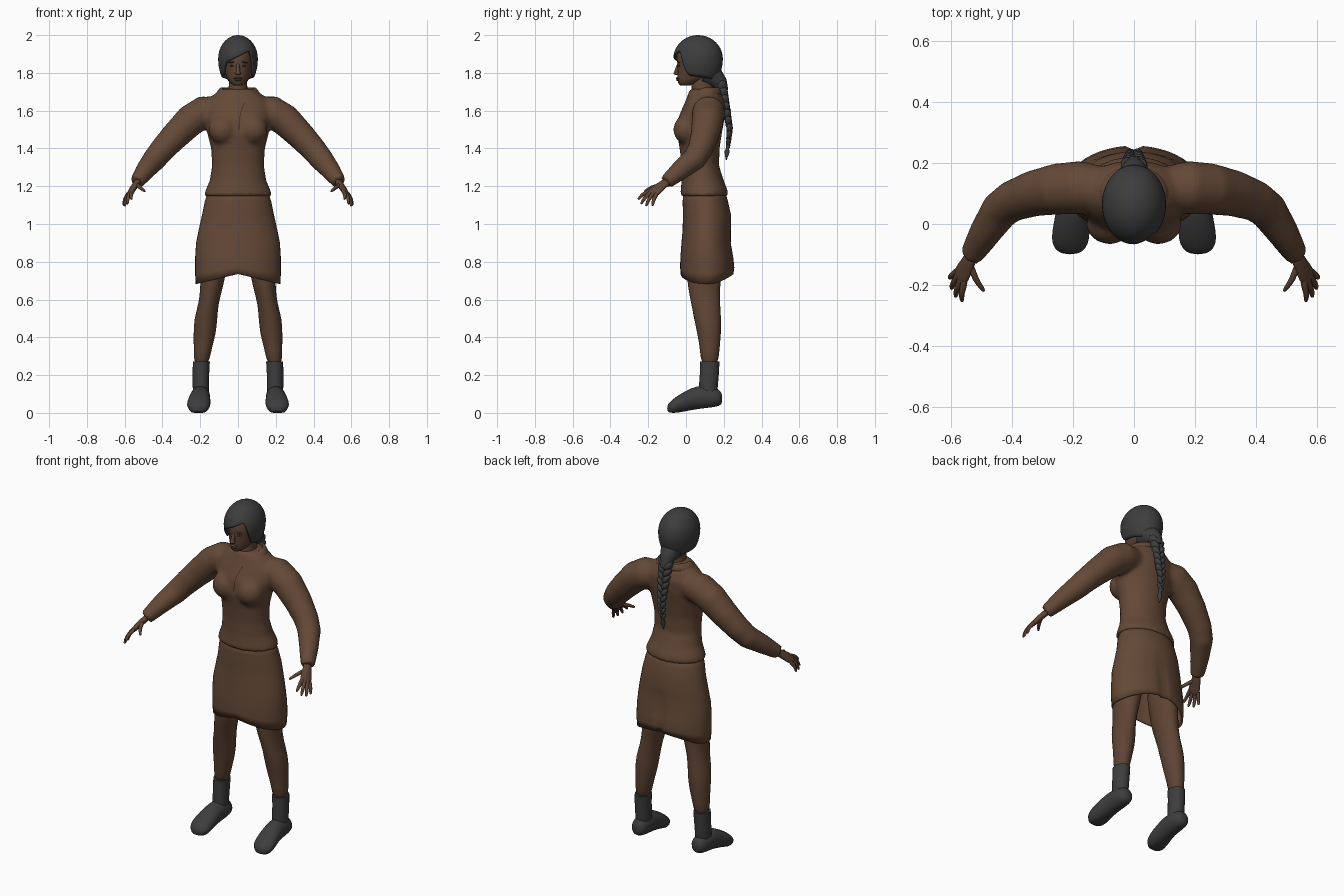
import bpy, bmesh, math
from mathutils import Vector, Matrix

if "Cube" in bpy.data.objects:
    bpy.data.objects.remove(bpy.data.objects["Cube"])


def material(name, rgb):
    m = bpy.data.materials.new(name)
    m.diffuse_color = (*rgb, 1)
    m.use_nodes = True
    m.node_tree.nodes["Principled BSDF"].inputs["Base Color"].default_value = m.diffuse_color
    return m


CLOTH = material("brown_cloth", (0.128, 0.067, 0.038))
SKIN = material("brown_skin", (0.112, 0.058, 0.034))
GREY = material("dark_grey", (0.047, 0.047, 0.048))
SEAM = material("seam_brown", (0.03, 0.016, 0.01))


# ---------- helpers ----------
def ring(c, u, v, n=24):
    c, u, v = Vector(c), Vector(u), Vector(v)
    return [c + u * math.sin(2 * math.pi * i / n) - v * math.cos(2 * math.pi * i / n)
            for i in range(n)]


def flat_ring(z, cx, hw, y0, y1, n=24):
    return ring((cx, (y0 + y1) / 2, z), (hw, 0, 0), (0, (y1 - y0) / 2, 0), n)


def add_loft(bm, rings, closed=True, caps=True):
    rows = [[bm.verts.new(p) for p in r] for r in rings]
    n = len(rows[0])
    for a, b in zip(rows, rows[1:]):
        for i in range(n if closed else n - 1):
            j = (i + 1) % n
            bm.faces.new((a[i], a[j], b[j], b[i]))
    if caps:
        bm.faces.new(rows[0][::-1])
        bm.faces.new(rows[-1])


def add_tube(bm, pts, n=16):
    P = [Vector(p[:3]) for p in pts]
    rings = []
    for i, p in enumerate(pts):
        t = (P[min(i + 1, len(P) - 1)] - P[max(i - 1, 0)]).normalized()
        u = t.cross(Vector((0.3, 1, 0.1))).normalized()
        rings.append(ring(P[i], u * p[3], t.cross(u) * p[3], n))
    add_loft(bm, rings)


def add_ball(bm, c, s, tilt=0, seg=16):
    m = Matrix.Translation(c) @ Matrix.Rotation(tilt, 4, 'Y') @ Matrix.Diagonal((*s, 1))
    bmesh.ops.create_uvsphere(bm, u_segments=seg, v_segments=seg // 2, radius=1, matrix=m)


def finish(name, bm, mat, mirror=False, subdiv=0, thick=0):
    bmesh.ops.recalc_face_normals(bm, faces=bm.faces)
    me = bpy.data.meshes.new(name)
    bm.to_mesh(me)
    bm.free()
    ob = bpy.data.objects.new(name, me)
    bpy.context.collection.objects.link(ob)
    me.materials.append(mat)
    bpy.ops.object.select_all(action='DESELECT')
    ob.select_set(True)
    bpy.context.view_layer.objects.active = ob
    bpy.ops.object.shade_smooth_by_angle(angle=math.radians(50))
    if mirror:
        ob.modifiers.new("mirror", 'MIRROR')
    if thick:
        s = ob.modifiers.new("thickness", 'SOLIDIFY')
        s.thickness, s.offset = thick, -1
    if subdiv:
        ob.modifiers.new("smooth", 'SUBSURF').levels = subdiv
        ob.modifiers["smooth"].render_levels = subdiv
    return ob


# ---------- jacket: torso, bust and sleeves fused ----------
bm = bmesh.new()
torso = [(1.145, .182, -.032, .225), (1.18, .172, -.028, .22), (1.23, .15, -.024, .2),
         (1.31, .138, -.024, .175), (1.40, .143, -.034, .178), (1.48, .163, -.048, .19),
         (1.56, .18, -.042, .205), (1.63, .175, -.012, .21), (1.68, .135, .008, .195),
         (1.715, .09, .02, .17)]
add_loft(bm, [flat_ring(z, 0, w, a, b, 32) for z, w, a, b in torso])
for s in (-1, 1):
    add_ball(bm, (s * .08, .0, 1.5), (.078, .068, .078))
    arm = [(.08, .115, 1.605, .07), (.18, .12, 1.592, .088), (.25, .115, 1.55, .085),
           (.33, .1, 1.47, .076), (.40, .075, 1.395, .068), (.44, .045, 1.345, .064),
           (.49, -.03, 1.285, .053), (.535, -.105, 1.222, .039)]
    add_tube(bm, [(s * x, y, z, r) for x, y, z, r in arm], 20)
jacket = finish("jacket", bm, CLOTH)
rm = jacket.modifiers.new("fuse", 'REMESH')
rm.mode, rm.voxel_size, rm.use_smooth_shade = 'VOXEL', .011, True
sm = jacket.modifiers.new("soften", 'SMOOTH')
sm.factor, sm.iterations = .5, 8

# jacket front opening seam
bm = bmesh.new()
line = [(.045, 1.67), (.02, 1.62), (.008, 1.56), (.004, 1.5)]
add_loft(bm, [[(x - .002, -.07, z), (x + .002, -.07, z)] for x, z in line], False, False)
seam = finish("jacket_seam", bm, SEAM)
sw = seam.modifiers.new("wrap", 'SHRINKWRAP')
sw.target, sw.offset = jacket, .002

# open collar
bm = bmesh.new()
rows = []
for rx, ry, z in ((.07, .07, 1.68), (.08, .078, 1.728), (.1, .09, 1.722), (.122, .1, 1.685)):
    row = []
    for i in range(33):
        a = math.radians(22 + 316 * i / 32)
        row.append((rx * math.sin(a), .095 - ry * math.cos(a), z - .035 * max(0, math.cos(a))))
    rows.append(row)
add_loft(bm, rows, False, False)
finish("collar", bm, CLOTH, thick=.008, subdiv=1)

# ---------- skirt with raised hem and back pleat ----------
bm = bmesh.new()
N = 48
rows = [flat_ring(z, 0, w, a, b, N) for z, w, a, b in
        [(1.20, .15, -.01, .2), (1.12, .176, -.018, .222), (1.05, .19, -.016, .238),
         (.97, .208, -.018, .238), (.9, .222, -.024, .238), (.82, .227, -.03, .252),
         (.76, .227, -.031, .257), (.7, .224, -.028, .252)]]
for i in range(N):
    a = 2 * math.pi * i / N
    s = abs(math.sin(a))
    rows[-1][i].z = .735 - .052 * (s if math.cos(a) > 0 else s * s)
    rows[-2][i].z = rows[-1][i].z * .6 + .82 * .4
for r in rows[4:]:
    r[N // 2].y -= .014
add_loft(bm, rows, True, False)
finish("skirt", bm, CLOTH, thick=.008)

# ---------- legs, socks, shoes ----------
bm = bmesh.new()
add_loft(bm, [flat_ring(*r) for r in [
    (.25, .195, .04, .079, .171), (.33, .188, .046, .075, .177), (.42, .176, .06, .06, .186),
    (.5, .171, .062, .042, .187), (.58, .156, .052, .027, .18), (.66, .14, .06, .01, .18),
    (.75, .13, .068, .002, .19), (.95, .105, .085, .005, .2)]])
finish("leg", bm, SKIN, mirror=True, subdiv=1)

bm = bmesh.new()
add_loft(bm, [flat_ring(*r) for r in [
    (.1, .197, .042, .07, .165), (.16, .197, .043, .07, .17), (.22, .196, .044, .074, .175),
    (.272, .194, .045, .074, .177), (.272, .194, .038, .08, .17)]])
finish("sock", bm, GREY, mirror=True)

bm = bmesh.new()
add_loft(bm, [ring((cx, y, (a + b) / 2), (w, 0, 0), (0, 0, (b - a) / 2)) for y, cx, w, a, b in [
    (.192, .198, .02, .05, .1), (.178, .198, .042, .034, .125), (.13, .198, .052, .026, .142),
    (.06, .2, .052, .02, .146), (0, .205, .06, .008, .118), (-.05, .209, .064, -.002, .088),
    (-.082, .21, .052, .0, .062), (-.1, .21, .025, .012, .042)]])
# flatten the sole onto its sloping plane
for v in bm.verts:
    v.co.z = max(v.co.z, .006 + max(0, v.co.y + .02) * .15)
    if v.co.z < .02 and v.co.y < 0:
        v.co.z = max(0, v.co.z - .006)
finish("shoe", bm, GREY, mirror=True, subdiv=1)

# ---------- hands ----------
bm = bmesh.new()
t = Vector((.4, -.72, -.56)).normalized()
w = Vector((.4, .85, -.3))
w = (w - t * w.dot(t)).normalized()
nrm = t.cross(w)
add_loft(bm, [ring(c, w * a, nrm * b, 14) for c, a, b in [
    ((.525, -.09, 1.232), .025, .019), ((.542, -.122, 1.208), .025, .018),
    ((.557, -.15, 1.186), .034, .017), ((.572, -.178, 1.163), .035, .014),
    ((.577, -.19, 1.155), .028, .008)]])
fingers = [((.558, -.198, 1.172), (.565, -.255, 1.13)), ((.57, -.19, 1.163), (.586, -.24, 1.105)),
           ((.58, -.175, 1.157), (.6, -.213, 1.094)), ((.585, -.158, 1.152), (.606, -.178, 1.096)),
           ((.535, -.14, 1.205), (.492, -.222, 1.172))]
for a, b in fingers:
    a, b = Vector(a), Vector(b)
    mid = a.lerp(b, .5) + Vector((.006, -.004, .006))
    add_tube(bm, [(*a.lerp(b, -.25), .011), (*a, .012), (*mid, .0105), (*a.lerp(b, .9), .008),
                  (*b, .004)], 10)
finish("hand", bm, SKIN, mirror=True, subdiv=1)

# ---------- neck and head ----------
bm = bmesh.new()
add_loft(bm, [flat_ring(z, 0, w, a, b) for z, w, a, b in [
    (1.64, .07, .02, .16), (1.70, .052, .028, .148), (1.75, .047, .03, .142),
    (1.80, .048, .03, .142)]])
finish("neck", bm, SKIN)

bm = bmesh.new()
add_loft(bm, [flat_ring(z, 0, w, a, b, 32) for z, w, a, b in [
    (1.733, .02, -.03, .02), (1.745, .04, -.041, .06), (1.775, .06, -.044, .125),
    (1.81, .07, -.044, .15), (1.85, .077, -.046, .165), (1.9, .08, -.05, .165),
    (1.95, .06, -.02, .14)]])
add_ball(bm, (0, -.048, 1.798), (.016, .019, .010))
add_tube(bm, [(0, -.038, 1.85, .008), (0, -.046, 1.825, .01), (0, -.053, 1.8, .012)], 10)
add_ball(bm, (0, -.042, 1.772), (.024, .012, .006))
add_ball(bm, (0, -.041, 1.763), (.021, .012, .006))
finish("head", bm, SKIN)

bm = bmesh.new()
add_ball(bm, (.032, -.036, 1.837), (.011, .007, .004))
add_ball(bm, (.034, -.038, 1.856), (.018, .008, .003), .12)
finish("eye_and_brow", bm, GREY, mirror=True)

# ---------- hair cap with slanted fringe ----------
bm = bmesh.new()
N, M = 64, 16
rows = [[] for _ in range(M + 1)]
for i in range(N):
    a = 2 * math.pi * i / N
    sa, ca = math.sin(a), math.cos(a)
    d = math.degrees(math.acos(max(-1, min(1, ca))))
    k = max(0, min(1, (d - 36) / 30))
    k = k * k * (3 - 2 * k)
    fringe = 1.888 + .5 * max(-.07, min(.07, .1 * sa))
    low = fringe * (1 - k) + (1.785 - .03 * max(0, (d - 70) / 110)) * k
    c = (low - 1.875) / (.125 if low > 1.875 else .15)
    end = math.acos(max(-1, min(1, c)))
    for j in range(M + 1):
        p = .03 + (end - .03) * j / M
        cz = math.cos(p)
        r = math.sin(p) ** (1 if cz > 0 else .75)
        rows[j].append((.105 * r * sa, .064 - .131 * r * ca,
                        1.875 + cz * (.125 if cz > 0 else .15)))
add_loft(bm, rows, True, False)
bm.verts.ensure_lookup_table()
bm.faces.new([v for v in bm.verts if v.co.z > 1.9998 - .0001 and abs(v.co.x) < .005][:N])
finish("hair", bm, GREY, thick=.014)

# ---------- braid ----------
bm = bmesh.new()
add_tube(bm, [(0, .11, 1.80, .07), (0, .15, 1.775, .056), (0, .18, 1.745, .04),
              (0, .195, 1.70, .03)], 20)
path = [(1.75, .183), (1.7, .195), (1.6, .215), (1.5, .232), (1.43, .224), (1.34, .213)]


def braid_y(z):
    for (z0, y0), (z1, y1) in zip(path, path[1:]):
        if z >= z1:
            return y0 + (y1 - y0) * (z0 - z) / (z0 - z1)
    return path[-1][1]


for i in range(18):
    z = 1.73 - i * .0185
    s, g = (-1) ** i, 1 - .6 * i / 17
    add_ball(bm, (s * .018 * g, braid_y(z), z), (.022 * g, .03 * g, .036 * (.4 + .6 * g)), s * .6, 14)
add_tube(bm, [(0, .225, 1.42, .012), (0, .22, 1.40, .009), (0, .217, 1.38, .014),
              (0, .213, 1.34, .003)], 10)
finish("braid", bm, GREY)
